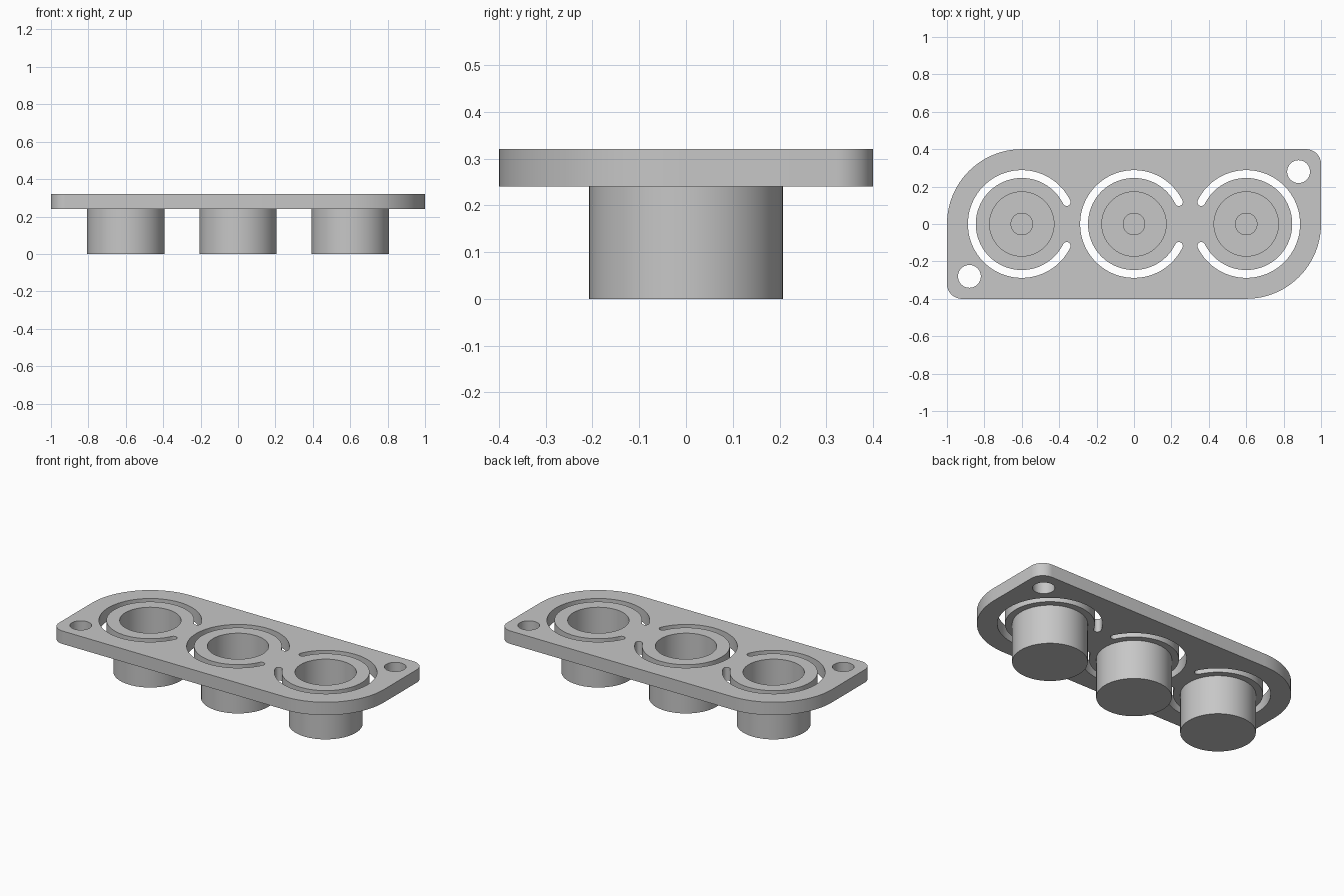
import bpy, bmesh
from math import sin, cos, pi, radians

PLATE_LOW, PLATE_TOP = 0.24, 0.32
CUP_X = (-0.6, 0.0, 0.6)
CUP_OUTER, CUP_INNER = 0.207, 0.172

if "Cube" in bpy.data.objects:
    bpy.data.objects.remove(bpy.data.objects["Cube"])

grey = bpy.data.materials.new("light_grey")
grey.use_nodes = True
colour = (0.57, 0.57, 0.57, 1)
grey.diffuse_color = colour
grey.node_tree.nodes["Principled BSDF"].inputs["Base Color"].default_value = colour


def arc(cx, cy, r, start, end, n):
    """Points along an arc, angles in radians."""
    return [(cx + r * cos(start + (end - start) * i / n),
             cy + r * sin(start + (end - start) * i / n)) for i in range(n + 1)]


def circle(cx, cy, r, n=64):
    return arc(cx, cy, r, 0, 2 * pi, n)[:-1]


def slot(cx, facing, mid=0.267, half=0.021, gap=radians(26)):
    """C-shaped slot with round ends, its gap pointing along 'facing'."""
    a, b = facing + gap, facing + 2 * pi - gap
    ex, ey = cx + mid * cos(b), mid * sin(b)
    sx, sy = cx + mid * cos(a), mid * sin(a)
    return (arc(cx, 0, mid + half, a, b, 72)
            + arc(ex, ey, half, b, b + pi, 8)[1:-1]
            + arc(cx, 0, mid - half, b, a, 72)
            + arc(sx, sy, half, a + pi, a + 2 * pi, 8)[1:-1])


def finish(obj):
    obj.data.materials.clear()
    obj.data.materials.append(grey)
    bpy.ops.object.select_all(action='DESELECT')
    obj.select_set(True)
    bpy.context.view_layer.objects.active = obj
    bpy.ops.object.shade_smooth_by_angle(angle=radians(30))


# Plate outline: two large and two small rounded corners
outline = []
for i, (sx, sy, r) in enumerate([(1, 1, 0.08), (-1, 1, 0.4), (-1, -1, 0.08), (1, -1, 0.4)]):
    outline += arc(sx * (1 - r), sy * (0.4 - r), r, i * pi / 2, (i + 1) * pi / 2, 24)
outline = [p for i, p in enumerate(outline)
           if abs(p[0] - outline[i - 1][0]) + abs(p[1] - outline[i - 1][1]) > 1e-5]

# Plate with screw holes, cup openings and flexure slots
loops = [outline, circle(0.88, 0.28, 0.061), circle(-0.88, -0.28, 0.061)]
for x, facing in zip(CUP_X, (0, 0, pi)):
    loops += [circle(x, 0, CUP_INNER), slot(x, facing)]

curve = bpy.data.curves.new("plate", 'CURVE')
curve.dimensions = '2D'
curve.fill_mode = 'BOTH'
curve.extrude = (PLATE_TOP - PLATE_LOW) / 2
for pts in loops:
    spline = curve.splines.new('POLY')
    spline.points.add(len(pts) - 1)
    for p, (x, y) in zip(spline.points, pts):
        p.co = (x, y, 0, 1)
    spline.use_cyclic_u = True
plate = bpy.data.objects.new("plate", curve)
plate.location.z = (PLATE_LOW + PLATE_TOP) / 2
bpy.context.collection.objects.link(plate)
bpy.ops.object.select_all(action='DESELECT')
plate.select_set(True)
bpy.context.view_layer.objects.active = plate
bpy.ops.object.convert(target='MESH')
plate = bpy.context.view_layer.objects.active
bm = bmesh.new()
bm.from_mesh(plate.data)
bmesh.ops.remove_doubles(bm, verts=bm.verts, dist=1e-5)
bmesh.ops.recalc_face_normals(bm, faces=bm.faces)
bm.to_mesh(plate.data)
bm.free()
finish(plate)

# Hollow button cups with a central stem, turned from one profile
profile = [(0, 0), (CUP_OUTER, 0), (CUP_OUTER, PLATE_LOW), (CUP_INNER, PLATE_LOW),
           (CUP_INNER, 0.04), (0.06, 0.04), (0.06, 0.16), (0, 0.16)]
for x, side in zip(CUP_X, ("right", "middle", "left")):
    bm = bmesh.new()
    verts = [bm.verts.new((r, 0, z)) for r, z in profile]
    edges = [bm.edges.new(pair) for pair in zip(verts, verts[1:])]
    bmesh.ops.spin(bm, geom=verts + edges, cent=(0, 0, 0), axis=(0, 0, 1),
                   angle=2 * pi, steps=64, use_merge=False)
    bmesh.ops.remove_doubles(bm, verts=bm.verts, dist=1e-5)
    bmesh.ops.recalc_face_normals(bm, faces=bm.faces)
    mesh = bpy.data.meshes.new(side + "_button_cup")
    bm.to_mesh(mesh)
    bm.free()
    cup = bpy.data.objects.new(side + "_button_cup", mesh)
    cup.location.x = x
    bpy.context.collection.objects.link(cup)
    finish(cup)
